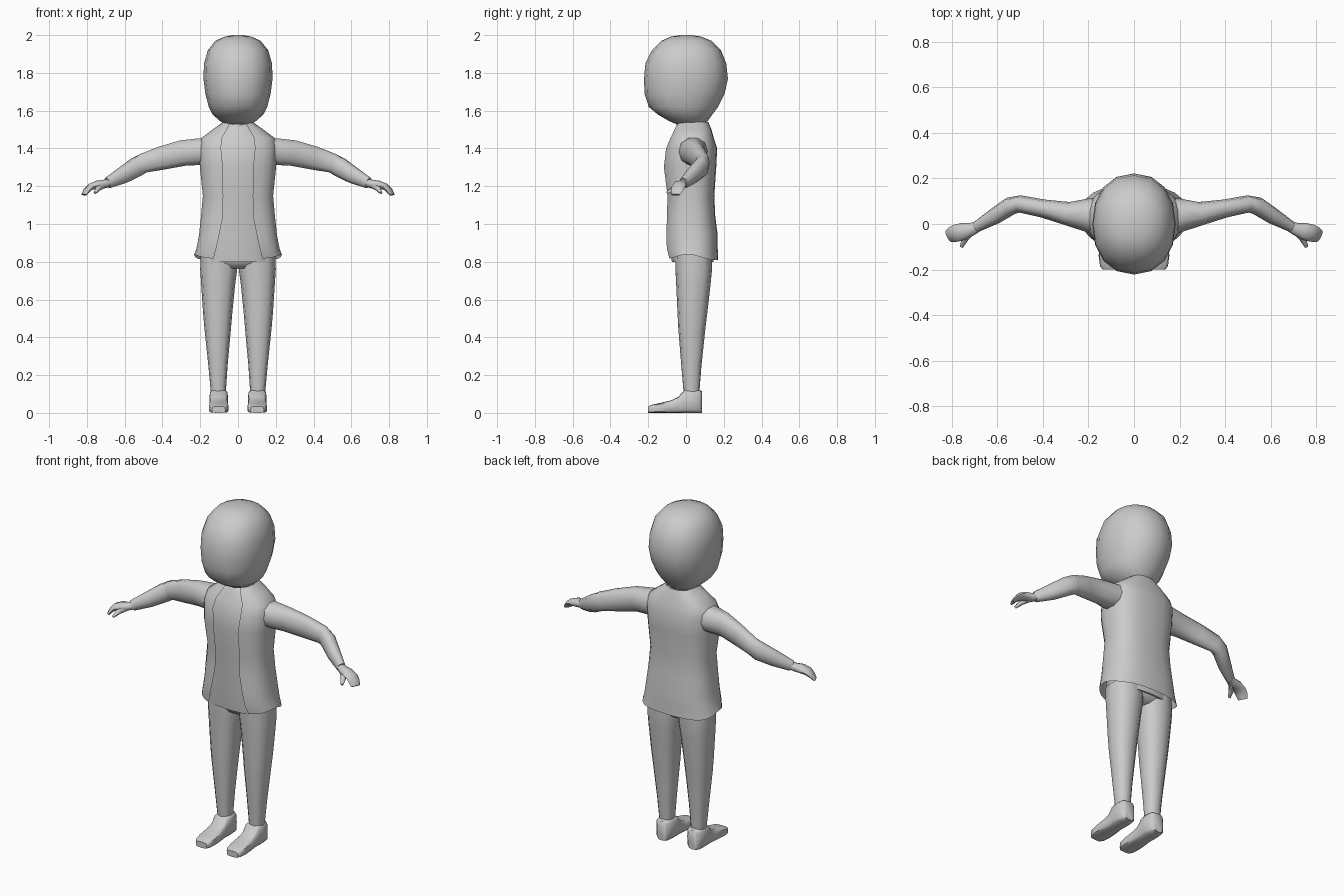
import bpy, bmesh
from math import sin, cos, pi, acos, radians
from mathutils import Vector

X, Y, Z = Vector((1, 0, 0)), Vector((0, 1, 0)), Vector((0, 0, 1))


def ring(c, u, v, ru, rv, n=12, e=2.2, a0=0, a1=None):
    """Superellipse cross-section; an open arc when a1 is given."""
    def p(t):
        return (abs(t) if abs(t) > 1e-6 else 0) ** (2 / e) * (1 if t > 0 else -1)
    if a1 is None:
        angles = [a0 + 2 * pi * i / n for i in range(n)]
    else:
        angles = [a0 + (a1 - a0) * i / n for i in range(n + 1)]
    return [Vector(c) + u * ru * p(cos(a)) + v * rv * p(sin(a)) for a in angles]


def skin(name, rings, closed=True, mirror=False, angle=45, caps=True):
    bm = bmesh.new()
    rows = [[bm.verts.new(p) for p in r] for r in rings]
    n = len(rows[0])
    for a, b in zip(rows, rows[1:]):
        for i in range(n if closed else n - 1):
            j = (i + 1) % n
            bm.faces.new((a[i], a[j], b[j], b[i]))
    if closed and caps:
        bm.faces.new(rows[0][::-1])
        bm.faces.new(rows[-1])
    if closed:
        bmesh.ops.recalc_face_normals(bm, faces=bm.faces)
    me = bpy.data.meshes.new(name)
    bm.to_mesh(me)
    bm.free()
    ob = bpy.data.objects.new(name, me)
    bpy.context.collection.objects.link(ob)
    if mirror:
        ob.modifiers.new("mirror", "MIRROR").merge_threshold = 0.002
    bpy.ops.object.select_all(action='DESELECT')
    ob.select_set(True)
    bpy.context.view_layer.objects.active = ob
    bpy.ops.object.shade_smooth_by_angle(angle=radians(angle))
    return ob


def upright(spec, n=16, e=2.2, xc=0):
    """Rings stacked in z from (z, front y, back y, half width)."""
    return [ring((xc, (f + b) / 2, z), X, Y, w, (b - f) / 2, n, e) for z, f, b, w in spec]


def tube(spec, n=10, e=2.2):
    """Rings across a path from (centre, horizontal radius, vertical radius)."""
    pts = [Vector(s[0]) for s in spec]
    out = []
    for i, (c, ru, rv) in enumerate(spec):
        t = (pts[min(i + 1, len(pts) - 1)] - pts[max(i - 1, 0)]).normalized()
        u = Z.cross(t).normalized()
        out.append(ring(c, u, t.cross(u), ru, rv, n, e))
    return out


# head and neck
skin("head", upright([
    (1.525, -0.04, 0.09, 0.06), (1.545, -0.09, 0.115, 0.095), (1.58, -0.15, 0.14, 0.135),
    (1.62, -0.197, 0.17, 0.155), (1.69, -0.22, 0.205, 0.173), (1.77, -0.222, 0.222, 0.183),
    (1.85, -0.215, 0.213, 0.18), (1.92, -0.18, 0.185, 0.16), (1.97, -0.13, 0.135, 0.12),
    (1.992, -0.08, 0.08, 0.07), (2.0, -0.03, 0.03, 0.025)]), angle=60)
skin("neck", upright([(1.42, -0.05, 0.11, 0.07), (1.57, -0.05, 0.1, 0.065)], 12))

# shirt under the open jacket
skin("shirt", upright([
    (0.80, -0.075, 0.145, 0.19), (0.95, -0.09, 0.145, 0.185), (1.15, -0.095, 0.14, 0.172),
    (1.30, -0.115, 0.15, 0.185), (1.40, -0.105, 0.15, 0.18), (1.46, -0.08, 0.13, 0.15),
    (1.50, -0.06, 0.115, 0.11), (1.53, -0.045, 0.1, 0.07)], 16, 2.5), angle=60)

# jacket: half shell (z, front, back, half width, front opening), mirrored
coat = []
for z, f, b, w, gap in [
        (0.81, -0.10, 0.17, 0.232, 0.13), (0.87, -0.112, 0.168, 0.22, 0.115),
        (0.94, -0.112, 0.168, 0.207, 0.1), (1.04, -0.106, 0.155, 0.197, 0.08),
        (1.15, -0.103, 0.15, 0.187, 0.078), (1.30, -0.122, 0.16, 0.203, 0.08),
        (1.40, -0.112, 0.165, 0.207, 0.09), (1.455, -0.087, 0.147, 0.195, 0.085),
        (1.50, -0.066, 0.135, 0.135, 0.06), (1.54, -0.045, 0.118, 0.078, 0.04)]:
    e = 2.6
    start = -acos((gap / w) ** (e / 2))
    r = ring((0, (f + b) / 2, z), X, Y, w, (b - f) / 2, 10, e, start, pi / 2)
    if z < 0.82:  # hem rises at the sides
        for p in r:
            p.z += 0.035 * (max(0, 1 - abs(p.y - 0.01) / 0.12))
    coat.append(r)
skin("jacket", coat, closed=False, mirror=True, angle=60)

# sleeves
skin("sleeve", tube([
    ((0.13, 0.035, 1.39), 0.08, 0.07), ((0.20, 0.038, 1.383), 0.075, 0.074),
    ((0.29, 0.045, 1.376), 0.052, 0.071), ((0.40, 0.068, 1.35), 0.04, 0.065),
    ((0.50, 0.088, 1.322), 0.038, 0.054), ((0.54, 0.08, 1.3), 0.04, 0.053),
    ((0.61, 0.035, 1.258), 0.036, 0.045), ((0.69, -0.012, 1.217), 0.024, 0.03)]),
    mirror=True, angle=60)

# hands with thumbs
skin("hand", tube([
    ((0.67, -0.002, 1.222), 0.022, 0.022), ((0.71, -0.022, 1.211), 0.028, 0.023),
    ((0.745, -0.031, 1.208), 0.037, 0.022), ((0.78, -0.04, 1.197), 0.038, 0.018),
    ((0.80, -0.047, 1.178), 0.035, 0.013), ((0.815, -0.055, 1.155), 0.027, 0.008)], 8),
    mirror=True, angle=60)
skin("thumb", tube([
    ((0.715, -0.035, 1.205), 0.015, 0.018), ((0.742, -0.065, 1.187), 0.015, 0.014),
    ((0.757, -0.1, 1.165), 0.008, 0.007)], 6), mirror=True, angle=60)

# trousers: hips and two legs
skin("hips", upright([
    (0.765, -0.035, 0.10, 0.12), (0.80, -0.06, 0.135, 0.19), (0.88, -0.07, 0.14, 0.19),
    (0.95, -0.07, 0.13, 0.175)], 16, 2.5), angle=60)
legs = []
for z, f, b, inner, outer in [
        (0.10, -0.012, 0.07, 0.065, 0.143), (0.25, -0.025, 0.082, 0.055, 0.157),
        (0.45, -0.041, 0.103, 0.037, 0.178), (0.53, -0.045, 0.113, 0.03, 0.185),
        (0.68, -0.052, 0.13, 0.015, 0.195), (0.76, -0.056, 0.138, 0.004, 0.2),
        (0.84, -0.058, 0.138, 0.003, 0.198)]:
    legs += upright([(z, f, b, (outer - inner) / 2)], 12, 2.4, (inner + outer) / 2)
skin("trouser_leg", legs, mirror=True, angle=60)

# shoes: sections along y from (y, half width, top height)
skin("shoe", [
    ring((0.102, y, h / 2), X, Z, w, h / 2, 12, 4.5) for y, w, h in [
        (0.085, 0.03, 0.115), (0.07, 0.045, 0.122), (0.03, 0.05, 0.124), (-0.008, 0.049, 0.122),
        (-0.04, 0.046, 0.085), (-0.08, 0.05, 0.066), (-0.14, 0.053, 0.052),
        (-0.185, 0.047, 0.042), (-0.2, 0.035, 0.035)]], mirror=True, angle=50)
